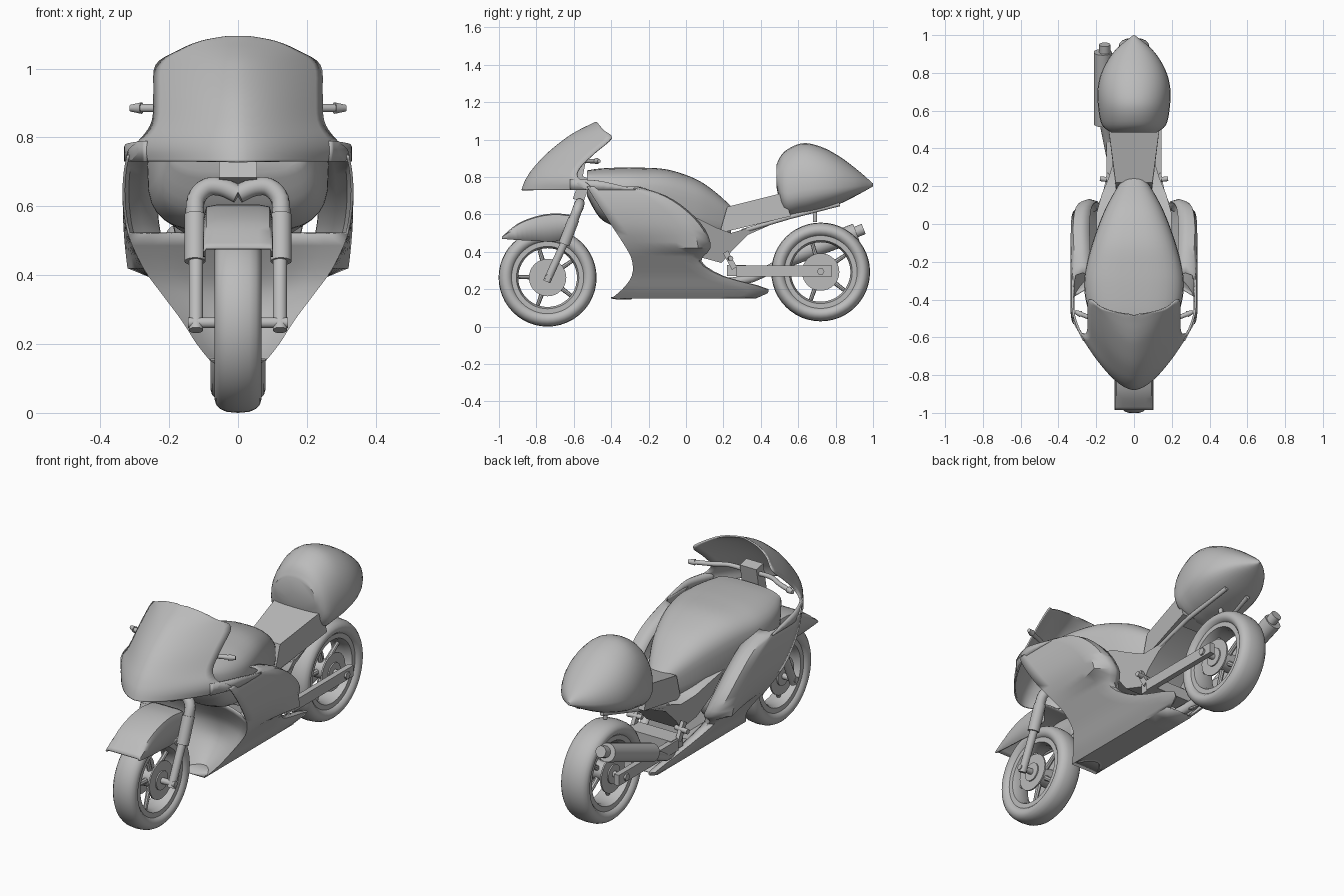
import bpy, bmesh, math
from mathutils import Vector, Matrix

if "Cube" in bpy.data.objects:
    bpy.data.objects.remove(bpy.data.objects["Cube"])

grey = bpy.data.materials.new("plain grey")
grey.use_nodes = True
grey.diffuse_color = (0.5, 0.5, 0.5, 1)
grey.node_tree.nodes["Principled BSDF"].inputs["Base Color"].default_value = (0.5, 0.5, 0.5, 1)
parts = []


def finish(name, bm, mirror=False, thick=0):
    bmesh.ops.remove_doubles(bm, verts=bm.verts, dist=0.0005)
    bmesh.ops.recalc_face_normals(bm, faces=bm.faces)
    mesh = bpy.data.meshes.new(name)
    bm.to_mesh(mesh)
    bm.free()
    mesh.materials.append(grey)
    ob = bpy.data.objects.new(name, mesh)
    bpy.context.collection.objects.link(ob)
    if mirror:
        ob.modifiers.new("mirror", 'MIRROR').merge_threshold = 0.001
    if thick:
        ob.modifiers.new("shell", 'SOLIDIFY').thickness = thick
    parts.append(ob)
    return ob


def spline(rows, n=4):
    """Catmull-Rom through tuples of any length."""
    rows = [Vector(r) for r in rows]
    out = []
    for i in range(len(rows) - 1):
        a, b, c, d = rows[max(i - 1, 0)], rows[i], rows[i + 1], rows[min(i + 2, len(rows) - 1)]
        for k in range(n):
            t = k / n
            out.append(0.5 * (2 * b + (c - a) * t + (2 * a - 5 * b + 4 * c - d) * t * t
                              + (3 * b - a - 3 * c + d) * t ** 3))
    return out + [rows[-1]]


def loft(bm, rows, ring=False, caps=False):
    grid = [[bm.verts.new(p) for p in row] for row in rows]
    n = len(grid[0])
    for a, b in zip(grid, grid[1:]):
        for j in range(n if ring else n - 1):
            k = (j + 1) % n
            bm.faces.new((a[j], a[k], b[k], b[j]))
    if caps:
        bm.faces.new(grid[0])
        bm.faces.new(grid[-1])


def tube(name, path, r, mirror=False, r2=None, sides=14, bm=None):
    new = bm is None
    bm = bm or bmesh.new()
    path = [Vector(p) for p in path]
    rows = []
    for i, p in enumerate(path):
        d = path[min(i + 1, len(path) - 1)] - path[max(i - 1, 0)]
        q = d.to_track_quat('Z', 'Y')
        rad = r if r2 is None else r + (r2 - r) * i / (len(path) - 1)
        rows.append([p + q @ Vector((rad * math.cos(t), rad * math.sin(t), 0))
                     for t in (math.tau * j / sides for j in range(sides))])
    loft(bm, rows, True, True)
    if new:
        return finish(name, bm, mirror)


def box(name, c, s, mirror=False, rot=0):
    bm = bmesh.new()
    m = Matrix.Translation(c) @ Matrix.Rotation(rot, 4, 'X') @ Matrix.Diagonal((*s, 1))
    bmesh.ops.create_cube(bm, size=1, matrix=m)
    return finish(name, bm, mirror)


def prism(name, pts, half):
    """Side outline in (y, z) given thickness by a half-width rule."""
    bm = bmesh.new()
    loft(bm, [[(s * half(y, z), y, z) for y, z in pts] for s in (-1, 1)], True, True)
    return finish(name, bm)


def hull(name, stations, belt, top_e, low_e):
    """Closed body along y; stations are (y, top, bottom, half width)."""
    bm, rows = bmesh.new(), []
    for y, zt, zb, w in spline(stations):
        mid = zb + belt * (zt - zb)
        row = []
        for j in range(32):
            c, s = math.cos(math.tau * j / 32), math.sin(math.tau * j / 32)
            h, e = (zt - mid, top_e) if s > 0 else (mid - zb, low_e)
            row.append((w * math.copysign(abs(c) ** e, c), y,
                        mid + h * math.copysign(abs(s) ** e, s)))
        rows.append(row)
    loft(bm, rows, True, True)
    return finish(name, bm)


# Wheels: tyre, rim, spokes, hub and discs
def lathe(name, y, z, prof, n=48):
    bm = bmesh.new()
    turns = [math.tau * i / n for i in range(n + 1)]
    loft(bm, [[(x, y + r * math.cos(t), z + r * math.sin(t)) for x, r in prof] for t in turns], True)
    return finish(name, bm)


def wheel(end, y, z, R, half):
    tyre = []
    for j in range(16):
        c, s = math.cos(math.tau * j / 16), math.sin(math.tau * j / 16)
        tyre.append((half * math.copysign(abs(c) ** 0.75, c), R - 0.04 + 0.04 * s))
    lathe(end + "_tyre", y, z, tyre)
    h = half * 0.75
    lathe(end + "_rim", y, z, [(-h, R - 0.06), (-h, R - 0.095), (-h * .5, R - 0.105),
                               (h * .5, R - 0.105), (h, R - 0.095), (h, R - 0.06)])
    bm = bmesh.new()
    for k in range(5):
        a = math.tau * k / 5 + 0.6
        d = Vector((0, math.cos(a), math.sin(a)))
        c = Vector((0, y, z))
        tube("", [c + d * 0.04, c + d * (R - 0.09)], 0.014, r2=0.01, sides=8, bm=bm)
    finish(end + "_spokes", bm)
    tube(end + "_hub", [(-h - 0.015, y, z), (h + 0.015, y, z)], 0.05, sides=24)
    tube(end + "_disc", [(h, y, z), (h + 0.008, y, z)], 0.1, True, sides=32)
    tube(end + "_axle", [(-0.145, y, z), (0.145, y, z)], 0.016)


wheel("front", -0.74, 0.262, 0.262, 0.068)
wheel("rear", 0.72, 0.292, 0.264, 0.08)

# Front fork with arched yoke and stem
tube("fork_lower", [(0.122, -0.745, 0.24), (0.122, -0.64, 0.47)], 0.021, True)
tube("fork_upper", [(0.125, -0.652, 0.44), (0.125, -0.6, 0.575)], 0.031, True)
tube("fork_yoke", spline([(0.125, -0.605, 0.56), (0.122, -0.583, 0.62), (0.09, -0.57, 0.655),
                          (0.045, -0.57, 0.655), (0, -0.575, 0.635)]), 0.027, True)
box("steering_stem", (0, -0.555, 0.735), (0.11, 0.06, 0.13), rot=-0.35)
box("instrument_box", (0, -0.575, 0.84), (0.1, 0.06, 0.16), rot=-0.2)
tube("handlebar", spline([(0, -0.565, 0.875), (0.12, -0.55, 0.885), (0.2, -0.51, 0.885),
                          (0.3, -0.47, 0.885)]), 0.012, True)
tube("hand_grip", [(0.28, -0.478, 0.885), (0.295, -0.472, 0.885), (0.312, -0.465, 0.885)],
     0.017, True, r2=0.01)

# Front mudguard: arched open shell with a flat crown
bm = bmesh.new()
rows = []
for y, zt, zb in spline([(-0.985, 0.48, 0.47), (-0.9, 0.55, 0.463), (-0.8, 0.59, 0.458),
                         (-0.7, 0.605, 0.455), (-0.6, 0.595, 0.49)]):
    rows.append([(0, y, zt), (0.06, y, zt), (0.092, y, zt - 0.006 * (zt > 0.5)),
                 (0.1, y, zb + 0.75 * (zt - zb)), (0.102, y, zb)])
loft(bm, rows)
finish("front_mudguard", bm, True, 0.008)

# Nose cowl: level, front, back, half width
bm = bmesh.new()
rows = []
for z, f, b, w in spline([(0.73, -0.88, -0.5, 0.325), (0.765, -0.868, -0.53, 0.318),
                          (0.8, -0.85, -0.58, 0.28), (0.85, -0.815, -0.57, 0.25),
                          (0.93, -0.74, -0.49, 0.246), (1.01, -0.64, -0.4, 0.24),
                          (1.05, -0.575, -0.44, 0.18), (1.08, -0.515, -0.465, 0.11),
                          (1.095, -0.485, -0.478, 0.03)]):
    rows.append([(w * s, f + (b - f) * abs(s) ** 1.7, z) for s in (j / 12 - 1 for j in range(25))])
loft(bm, rows)
finish("nose_cowl", bm, thick=0.008)

# Cowl arms sweeping back over the fairing
bm = bmesh.new()
loft(bm, [[(x, y, 0.73), (x, y, zt)] for x, y, zt in spline(
    [(0.27, -0.62, 0.79), (0.31, -0.53, 0.785), (0.33, -0.44, 0.775), (0.33, -0.27, 0.735)])])
finish("cowl_arm", bm, True, 0.012)

# Side fairing with its rear lip turned inward: level, front, back, half width
bm = bmesh.new()
levels = spline([(0.75, -0.53, -0.27, 0.322), (0.7, -0.5, -0.12, 0.332), (0.62, -0.45, 0.0, 0.335),
                 (0.52, -0.385, 0.09, 0.32), (0.42, -0.32, 0.12, 0.275), (0.35, -0.288, 0.07, 0.225),
                 (0.27, -0.29, 0.19, 0.165), (0.2, -0.34, 0.43, 0.12), (0.15, -0.4, 0.36, 0.08)], 3)
rows = []
for z, f, b, w in levels:
    flare = 0.02 * (0.4 < z < 0.6)
    row = [(w + flare * (k / 8) ** 2 * (0.335 - w) / 0.02, f + (b - f) * k / 8, z) for k in range(8)]
    rows.append(row + [(w * 0.96, b, z), (w * 0.85, b + 0.012, z), (w * 0.7, b, z)])
loft(bm, rows)
# Belly cover across the front, and floor
loft(bm, [[(w * k / 5, f + 0.1 * (1 - (k / 5) ** 2), z) for k in range(6)]
          for z, f, b, w in levels if z < 0.525])
loft(bm, [[(x * w, f + (b - f) * k / 8, z) for k in range(9)] for x in (0, 1)])
finish("side_fairing", bm, True, 0.008)

# Tank, seat and tail
hull("tank", [(-0.53, 0.835, 0.7, 0.2), (-0.46, 0.845, 0.58, 0.24), (-0.36, 0.85, 0.53, 0.262),
              (-0.25, 0.85, 0.52, 0.258), (-0.1, 0.84, 0.5, 0.22), (0.05, 0.79, 0.48, 0.165),
              (0.15, 0.725, 0.48, 0.115), (0.24, 0.645, 0.49, 0.06)], 0.6, 0.75, 0.6)
prism("seat", [(0.18, 0.5), (0.22, 0.64), (0.52, 0.715), (0.56, 0.59)],
      lambda y, z: 0.095 + 0.13 * max(0, y - 0.2))
hull("tail_hump", [(0.485, 0.87, 0.74, 0.12), (0.525, 0.935, 0.595, 0.17), (0.62, 0.98, 0.595, 0.19),
                   (0.72, 0.962, 0.62, 0.192), (0.82, 0.91, 0.655, 0.165), (0.92, 0.835, 0.705, 0.1),
                   (1.0, 0.765, 0.75, 0.004)], 0.35, 0.95, 0.9)

# Frame, flaring forward to meet the fairing and narrowing downward
prism("frame", [(-0.05, 0.6), (0.06, 0.58), (0.16, 0.53), (0.24, 0.5), (0.36, 0.535), (0.5, 0.565),
                (0.33, 0.49), (0.25, 0.41), (0.19, 0.34), (0.08, 0.37), (0.02, 0.48)],
      lambda y, z: 0.1 + 0.35 * max(0, 0.36 - max(y, 0.08)) * min(1, max(0, (z - 0.33) / 0.2)))
tube("subframe_rail", [(0.1, 0.3, 0.51), (0.1, 0.55, 0.585), (0.07, 0.82, 0.655)], 0.012, True)
tube("shock_mount", [(0, 0.69, 0.56), (0, 0.69, 0.64)], 0.012)

# Swingarm and foot pegs
box("swingarm", (0.13, 0.525, 0.297), (0.03, 0.51, 0.058), True)
box("swingarm_pivot", (0, 0.27, 0.3), (0.27, 0.1, 0.06))
tube("axle_nut", [(0.14, 0.72, 0.295), (0.155, 0.72, 0.295)], 0.02, True, sides=6)
tube("foot_peg", [(0.1, 0.23, 0.365), (0.18, 0.24, 0.365)], 0.013, True)
box("peg_bracket", (0.135, 0.235, 0.355), (0.02, 0.03, 0.1), True, rot=0.5)

# Exhaust
tube("exhaust_pipe", spline([(-0.06, 0.1, 0.22), (-0.12, 0.35, 0.26), (-0.16, 0.55, 0.37)]), 0.025)
tube("silencer", [(-0.165, 0.53, 0.36), (-0.165, 0.56, 0.372), (-0.165, 0.91, 0.505)], 0.048, sides=20)
tube("exhaust_tip", [(-0.155, 0.9, 0.502), (-0.155, 0.95, 0.522)], 0.03)

bpy.ops.object.select_all(action='DESELECT')
for ob in parts:
    ob.select_set(True)
bpy.context.view_layer.objects.active = parts[0]
bpy.ops.object.shade_smooth_by_angle(angle=math.radians(38))
